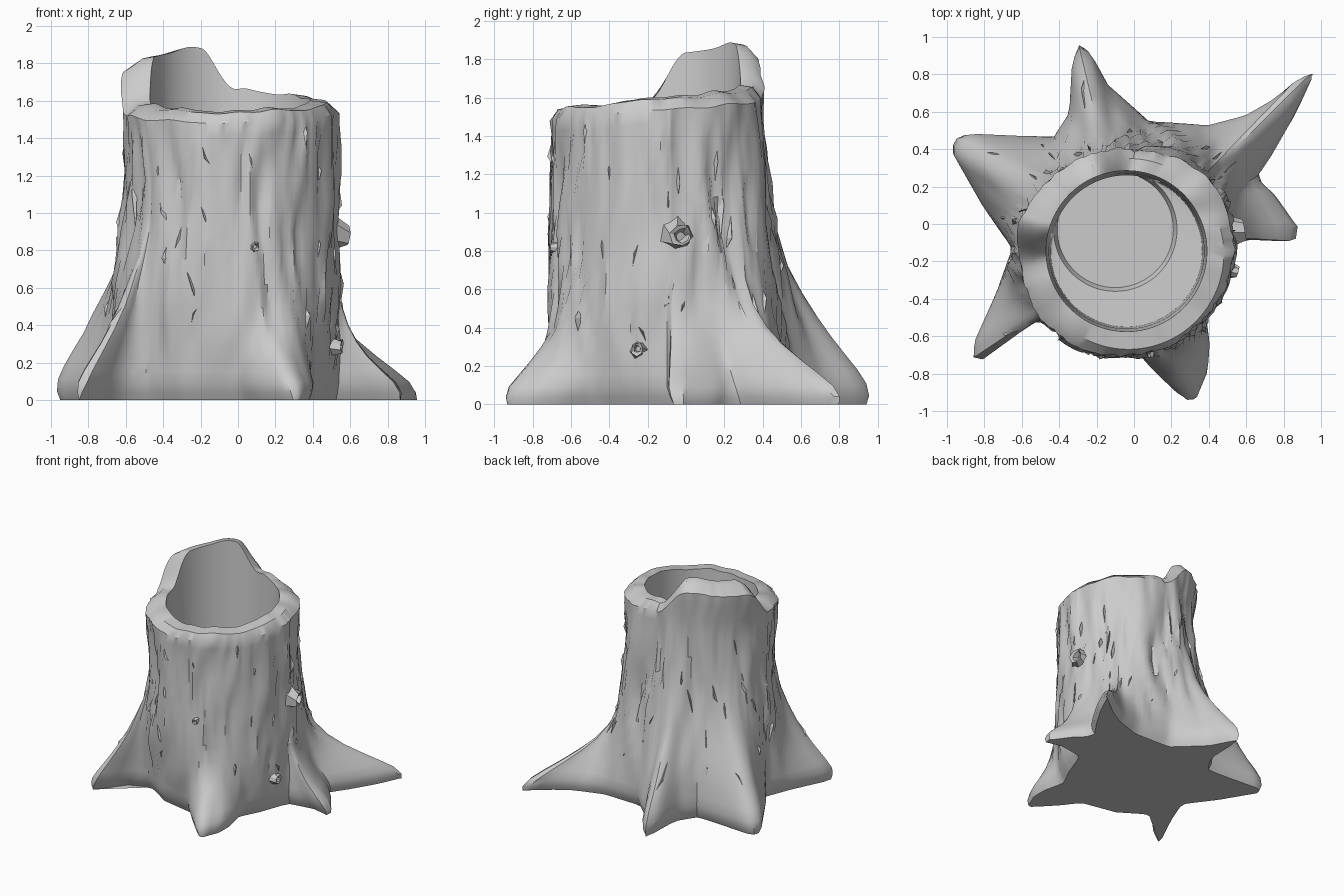
import bpy, bmesh, math, random
from mathutils import Vector, noise

if "Cube" in bpy.data.objects:
    bpy.data.objects.remove(bpy.data.objects["Cube"])
rng = random.Random(4)

wood = bpy.data.materials.new("grey wood")
wood.use_nodes = True
GREY = (0.6, 0.6, 0.6, 1)
wood.diffuse_color = GREY
wood.node_tree.nodes["Principled BSDF"].inputs["Base Color"].default_value = GREY

CENTRE = Vector((-0.03, -0.16))
COLS = 150

# Outline of the six roots, anticlockwise
OUTLINE = [(0.54, -0.1), (0.72, -0.07), (0.89, -0.11), (0.91, -0.01), (0.78, 0.17), (0.68, 0.26),
           (0.78, 0.4), (0.9, 0.6), (1, 0.82), (0.95, 0.85), (0.8, 0.72), (0.62, 0.61),
           (0.4, 0.54), (0.08, 0.55), (-0.14, 0.76), (-0.24, 0.95), (-0.3, 0.98), (-0.34, 0.9),
           (-0.35, 0.6), (-0.43, 0.47), (-0.62, 0.48), (-0.9, 0.5), (-0.97, 0.47), (-1, 0.4),
           (-0.82, 0.1), (-0.65, -0.13), (-0.74, -0.36), (-0.88, -0.65), (-0.88, -0.74),
           (-0.82, -0.74), (-0.64, -0.5), (-0.5, -0.47), (-0.3, -0.6), (0, -0.66), (0.1, -0.79),
           (0.27, -0.97), (0.35, -0.97), (0.42, -0.8), (0.42, -0.65), (0.38, -0.48), (0.46, -0.32)]


def smooth(a, b, x):
    t = min(max((x - a) / (b - a), 0), 1)
    return t * t * (3 - 2 * t)


def sample_outline():
    """Spread columns along the outline by length and by angle."""
    pts = [Vector(p) for p in OUTLINE]
    pts.append(pts[0].copy())
    angles = []
    for p in pts:
        d = p - CENTRE
        a = math.atan2(d.y, d.x)
        while angles and a < angles[-1] - 1:
            a += math.tau
        angles.append(max(a, angles[-1] + 0.02) if angles else a)
    angles[-1] = angles[0] + math.tau
    run = [0]
    for i in range(len(pts) - 1):
        run.append(run[-1] + (pts[i + 1] - pts[i]).length + 1.3 * (angles[i + 1] - angles[i]))
    out, k = [], 0
    for c in range(COLS):
        s = run[-1] * c / COLS
        while run[k + 1] < s:
            k += 1
        t = (s - run[k]) / (run[k + 1] - run[k])
        out.append((pts[k].lerp(pts[k + 1], t), angles[k] + t * (angles[k + 1] - angles[k])))
    return out


columns = sample_outline()


def rim_height(a):
    """Sloping cut with a tall broken piece at the back right."""
    deg = math.degrees(a) % 360
    base = 1.535 + 0.105 * (0.5 * math.sin(a) + 0.53)
    tall = smooth(85, 112, deg) * (1 - smooth(160, 186, deg))
    jag = 0.02 * noise.noise(Vector((math.cos(a) * 3, math.sin(a) * 3, 9)))
    return base + tall * (0.195 + 0.03 * math.cos(a - 2)) + jag


def surface(c, z):
    """Point on the bark for a column at a height."""
    foot, a = columns[c % COLS]
    ca, sa = math.cos(a), math.sin(a)
    # oval trunk, leaning out low at the back and high at the right
    radius = 0.557 + 0.022 * math.cos(2 * a - 1.2) + 0.012 * math.sin(z * 4)
    radius += 0.115 * max(0, math.cos(a - 2)) * max(0, 1.6 - z)
    radius += 0.045 * max(0, math.cos(a - 2.9)) * smooth(1.45, 1.75, z)
    # slanting bark ridges that fade at the ground and the rim
    twist = a + 0.12 * math.sin(z * 5 + 3 * a)
    tc, ts = math.cos(twist), math.sin(twist)
    ridge = noise.noise(Vector((tc * 4, ts * 4, z * 1.3)))
    fine = abs(noise.noise(Vector((tc * 8 + 5, ts * 8, z * 1.5))))
    calm = smooth(0, 0.4, z) * (1 - 0.5 * smooth(1.25, 1.55, z))
    radius += (0.04 * ridge - 0.06 * fine + 0.014) * calm
    trunk = CENTRE + Vector((ca, sa)) * radius
    # roots tuck under slightly where they meet the ground
    along = columns[(c + 1) % COLS][0] - columns[(c - 1) % COLS][0]
    tuck = Vector((along.y, -along.x)).normalized() * 0.04 * (1 - smooth(0, 0.08, z))
    spread = 0.37 + 0.14 * math.cos(a - 2.7)
    p = trunk.lerp(foot - tuck, math.exp(-(z / spread) ** 1.7))
    return Vector((p.x, p.y, z))


def finish(name, bm, angle):
    bmesh.ops.recalc_face_normals(bm, faces=bm.faces)
    mesh = bpy.data.meshes.new(name)
    bm.to_mesh(mesh)
    bm.free()
    mesh.materials.append(wood)
    ob = bpy.data.objects.new(name, mesh)
    bpy.context.collection.objects.link(ob)
    bpy.ops.object.select_all(action='DESELECT')
    ob.select_set(True)
    bpy.context.view_layer.objects.active = ob
    bpy.ops.object.shade_smooth_by_angle(angle=math.radians(angle))


# Stump: bark, rim, hollow and floor as one closed skin
bm = bmesh.new()
rings = []
LEVELS = [0, 0.025, 0.06, 0.1, 0.145, 0.195, 0.25, 0.32, 0.4, 0.49, 0.58, 0.67, 0.76, 0.85, 0.92, 0.965]
for t in LEVELS:
    rings.append([bm.verts.new(surface(c, t * rim_height(columns[c][1]))) for c in range(COLS)])


def ring(centre, radius, height):
    """Ring round the hollow; height is a number or a function of angle."""
    verts = []
    for _, a in columns:
        z = height(a) if callable(height) else height
        verts.append(bm.verts.new((centre[0] + radius * math.cos(a), centre[1] + radius * math.sin(a), z)))
    rings.append(verts)


ring(CENTRE, 0.51, rim_height)
ring((-0.04, -0.145), 0.43, lambda a: rim_height(a) + 0.01)
ring((-0.04, -0.145), 0.415, 1.1)
ring((-0.04, -0.145), 0.405, 0.64)
ring((-0.1, -0.03), 0.33, 0.63)
ring((-0.1, -0.03), 0.31, 0.58)
for low, high in zip(rings, rings[1:]):
    for c in range(COLS):
        d = (c + 1) % COLS
        bm.faces.new((low[c], low[d], high[d], high[c]))
bm.faces.new(rings[-1])
bm.faces.new(list(reversed(rings[0])))
bmesh.ops.triangulate(bm, faces=[f for f in bm.faces if len(f.verts) > 4])
finish("tree_stump", bm, 38)


# Bark flakes: slim slanted slivers lying along the trunk
bm = bmesh.new()
for _ in range(50):
    c = rng.randrange(COLS)
    z = rng.uniform(0.35, 1.36)
    half = rng.uniform(0.06, 0.14)
    slant = rng.choice((-1, 0, 1))
    out = Vector((math.cos(columns[c][1]), math.sin(columns[c][1]), 0))
    top, bottom = surface(c + slant, z + half), surface(c - slant, z - half)
    across = Vector((-out.y, out.x, 0)) * rng.uniform(0.01, 0.02)
    mid = surface(c, z + rng.uniform(-half, half) * 0.6)
    loop = [bm.verts.new(p) for p in (top - out * 0.01, mid - across - out * 0.015,
                                      bottom - out * 0.01, mid + across - out * 0.015)]
    peak = bm.verts.new(mid + out * rng.uniform(0.008, 0.02) + across * rng.uniform(-0.9, 0.9))
    for k in range(4):
        bm.faces.new((loop[k], loop[(k + 1) % 4], peak))
finish("bark_flakes", bm, 20)


def knot(name, centre, size, depth):
    """Broken branch stub: a ragged collar with a sunken middle."""
    bm = bmesh.new()
    out = Vector((centre[0] - CENTRE.x, centre[1] - CENTRE.y, 0)).normalized()
    side = Vector((-out.y, out.x, 0))
    loops = []
    for scale, push in ((1.5, -0.03), (0.95, depth), (0.6, depth * 0.9), (0.4, 0)):
        loop = []
        for k in range(7):
            a = math.tau * k / 7 + push * 6
            r = size * scale * rng.uniform(0.75, 1.2)
            p = Vector(centre) + side * r * math.cos(a) + Vector((0, 0, r * math.sin(a)))
            loop.append(bm.verts.new(p + out * (push + rng.uniform(-0.15, 0.15) * size)))
        loops.append(loop)
    for low, high in zip(loops, loops[1:]):
        for k in range(7):
            bm.faces.new((low[k], low[(k + 1) % 7], high[(k + 1) % 7], high[k]))
    bm.faces.new(loops[-1])
    finish(name, bm, 20)


knot("side_knot", (0.54, -0.03, 0.88), 0.065, 0.045)
knot("low_knot", (0.52, -0.25, 0.29), 0.035, 0.035)
knot("front_knot", (0.09, -0.69, 0.82), 0.022, 0.02)
